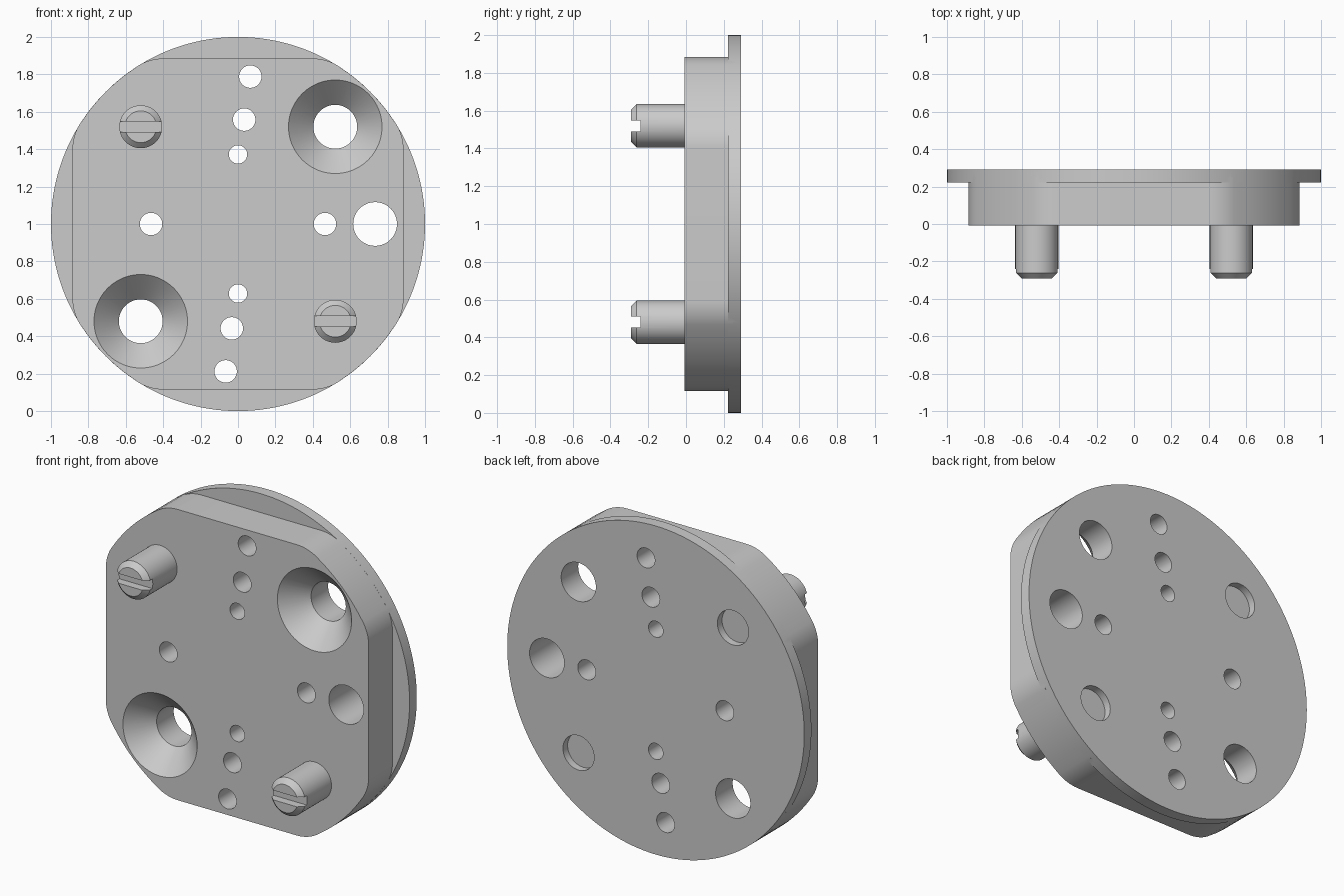
import bpy, bmesh
from math import sin, cos, pi, radians, atan2
from mathutils import Vector

if "Cube" in bpy.data.objects:
    bpy.data.objects.remove(bpy.data.objects["Cube"])

FRONT, STEP, BACK, TIP = -0.007, 0.222, 0.291, -0.291


def finish(name, bm):
    bmesh.ops.recalc_face_normals(bm, faces=bm.faces)
    mesh = bpy.data.meshes.new(name)
    bm.to_mesh(mesh)
    bm.free()
    ob = bpy.data.objects.new(name, mesh)
    bpy.context.collection.objects.link(ob)
    return ob


def skin(bm, rings):
    """Close a stack of equal-length rings into a solid."""
    loops = [[bm.verts.new(p) for p in ring] for ring in rings]
    n = len(loops[0])
    for a, b in zip(loops, loops[1:]):
        for i in range(n):
            j = (i + 1) % n
            bm.faces.new((a[i], a[j], b[j], b[i]))
    bm.faces.new(loops[0])
    bm.faces.new(loops[-1][::-1])


def lathe(bm, profile, x, z, n=48):
    """Solid of revolution about the y axis; profile = (radius, y)."""
    skin(bm, [[(x + r * cos(2 * pi * i / n), y, z + r * sin(2 * pi * i / n))
               for i in range(n)] for r, y in profile])


def boolean(ob, cutter, operation):
    cutter.hide_render = True
    m = ob.modifiers.new(operation, 'BOOLEAN')
    m.operation, m.object, m.solver = operation, cutter, 'EXACT'
    bpy.context.view_layer.objects.active = ob
    bpy.ops.object.modifier_apply(modifier=m.name)
    bpy.data.objects.remove(cutter)


def smooth(ob):
    bpy.ops.object.select_all(action='DESELECT')
    ob.select_set(True)
    bpy.context.view_layer.objects.active = ob
    bpy.ops.object.shade_smooth_by_angle(angle=radians(25))


# Round flange
bm = bmesh.new()
lathe(bm, [(1, STEP), (1, BACK)], 0, 1, 160)
plate = finish("plate", bm)

# Squared body: flats at 0.885, flange-radius corners, blended with fillets
def arc(cx, cz, r, a0, a1, n):
    return [Vector((cx + r * cos(a0 + (a1 - a0) * i / n),
                    cz + r * sin(a0 + (a1 - a0) * i / n))) for i in range(n + 1)]

a = atan2(0.4, 0.635)
corner = (arc(0.635, 0.4, 0.25, 0, a, 8)
          + arc(0, 0, 0.9995, a, pi / 2 - a, 12)[1:-1]
          + arc(0.4, 0.635, 0.25, pi / 2 - a, pi / 2, 8))
outline = []
for k in range(4):
    c, s = (1, 0, -1, 0)[k], (0, 1, 0, -1)[k]
    outline += [(p.x * c - p.y * s, p.x * s + p.y * c) for p in corner]
bm = bmesh.new()
skin(bm, [[(x, y, z + 1) for x, z in outline] for y in (FRONT, 0.25)])
boolean(plate, finish("body", bm), 'UNION')

# Holes: (x, z offset from centre, radius), mirrored through the centre
bm = bmesh.new()
half = [(0.066, 0.788, 0.06), (0.033, 0.558, 0.06),
        (0, 0.372, 0.049), (0.465, 0, 0.06)]
holes = [(s * x, s * z, r) for s in (1, -1) for x, z, r in half]
for x, z, r in holes + [(0.733, 0, 0.117)]:
    lathe(bm, [(r, -0.1), (r, 0.4)], x, 1 + z, 40)
for s in (1, -1):
    # Countersunk screw holes
    lathe(bm, [(0.25, -0.1), (0.25, FRONT), (0.117, 0.127), (0.117, 0.4)],
          s * 0.52, 1 + s * 0.52, 64)
    # Shallow recesses behind the pins
    lathe(bm, [(0.105, BACK - 0.045), (0.105, 0.4)], s * 0.52, 1 - s * 0.52)
boolean(plate, finish("hole_cutter", bm), 'DIFFERENCE')
smooth(plate)

# Slotted pins with chamfered tips
for side, s in (("left", -1), ("right", 1)):
    x, z = s * 0.52, 1 - s * 0.52
    bm = bmesh.new()
    lathe(bm, [(0.085, TIP), (0.115, TIP + 0.03), (0.115, FRONT + 0.01)], x, z)
    pin = finish(side + "_pin", bm)
    bm = bmesh.new()
    skin(bm, [[(x + u * 0.2, y, z + v * 0.029)
               for u, v in ((-1, -1), (1, -1), (1, 1), (-1, 1))]
              for y in (TIP - 0.1, TIP + 0.05)])
    boolean(pin, finish("slot_cutter", bm), 'DIFFERENCE')
    smooth(pin)
